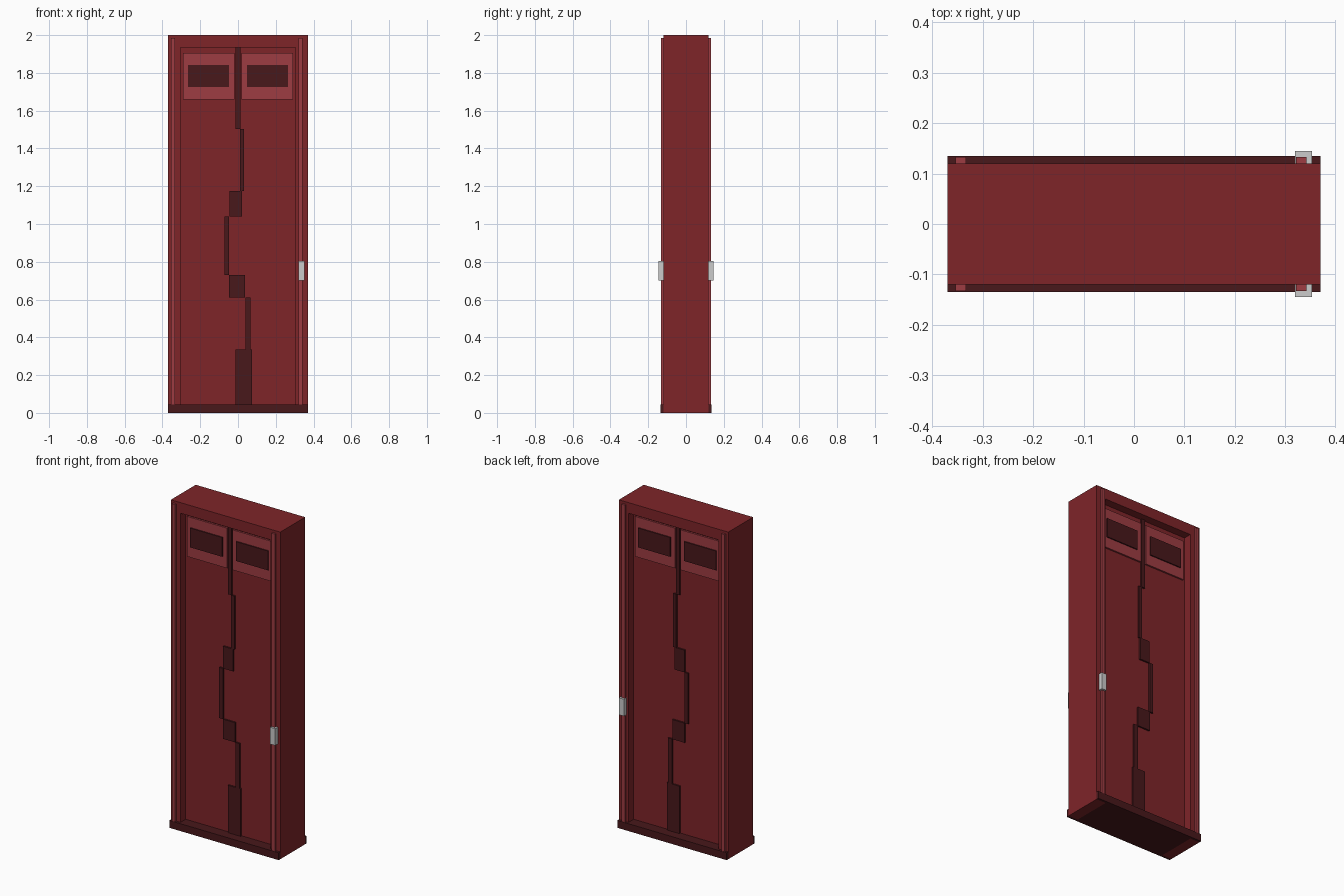
import bpy, bmesh

if "Cube" in bpy.data.objects:
    bpy.data.objects.remove(bpy.data.objects["Cube"])


def material(name, rgb):
    m = bpy.data.materials.new(name)
    m.diffuse_color = (*rgb, 1)
    m.use_nodes = True
    m.node_tree.nodes["Principled BSDF"].inputs["Base Color"].default_value = m.diffuse_color
    return m


RED = material("red", (0.21, 0.018, 0.022))
LIGHT = material("light_red", (0.34, 0.045, 0.055))
DARK = material("dark_red", (0.065, 0.009, 0.011))


def box(name, x, y, z, mat=None):
    """Box from three (min, max) ranges."""
    bm = bmesh.new()
    bmesh.ops.create_cube(bm, size=1)
    for v in bm.verts:
        v.co = [(a + b) / 2 + c * (b - a) for c, (a, b) in zip(v.co, (x, y, z))]
    me = bpy.data.meshes.new(name)
    bm.to_mesh(me)
    bm.free()
    ob = bpy.data.objects.new(name, me)
    bpy.context.collection.objects.link(ob)
    if mat:
        me.materials.append(mat)
    return ob


def both_faces(name, x, y, z, mat=None):
    """Box on the front, mirrored to the back."""
    ob = box(name, x, y, z, mat)
    mod = ob.modifiers.new("mirror", 'MIRROR')
    mod.use_axis = (False, True, False)
    return ob


# Frame: two jambs, lintel and floor
OPEN, TOP, SILL = 0.305, 1.935, 0.045
box("left_jamb", (-0.37, -OPEN), (-0.12, 0.12), (0, 2), RED)
box("right_jamb", (OPEN, 0.37), (-0.12, 0.12), (0, 2), RED)
box("lintel", (-OPEN, OPEN), (-0.12, 0.12), (TOP, 2), RED)
box("floor", (-OPEN, OPEN), (-0.12, 0.12), (0, SILL), DARK)
both_faces("threshold", (-0.37, 0.37), (-0.135, -0.12), (0, SILL), DARK)

# Recessed door slab
box("door", (-OPEN, OPEN), (-0.07, 0.07), (SILL, TOP), RED)

# Upright trims and handles on the jambs
both_faces("left_trim", (-0.354, -0.333), (-0.133, -0.12), (SILL, 1.985), LIGHT)
both_faces("right_trim", (0.321, 0.342), (-0.133, -0.12), (SILL, 1.985), LIGHT)
both_faces("handle", (0.319, 0.353), (-0.145, -0.12), (0.70, 0.803))

# Upper panels with windows
for side, s in (("left", -1), ("right", 1)):
    both_faces(side + "_panel", sorted((s * 0.018, s * 0.29)), (-0.08, -0.07), (1.66, 1.905), LIGHT)
    both_faces(side + "_window", sorted((s * 0.047, s * 0.264)), (-0.087, -0.08), (1.725, 1.843), DARK)

# Stepped seam between the door leaves: x min, x max, z min, z max
seam = [
    (-0.012, 0.012, 1.503, TOP),
    (0.01, 0.031, 1.176, 1.503),
    (-0.045, 0.022, 1.04, 1.176),
    (-0.071, -0.047, 0.73, 1.04),
    (-0.047, 0.037, 0.61, 0.73),
    (0.04, 0.066, 0.335, 0.61),
    (-0.012, 0.074, SILL, 0.335),
]
for i, (x0, x1, z0, z1) in enumerate(seam):
    both_faces(f"seam_{i + 1}", (x0, x1), (-0.08, -0.07), (z0, z1), DARK)
